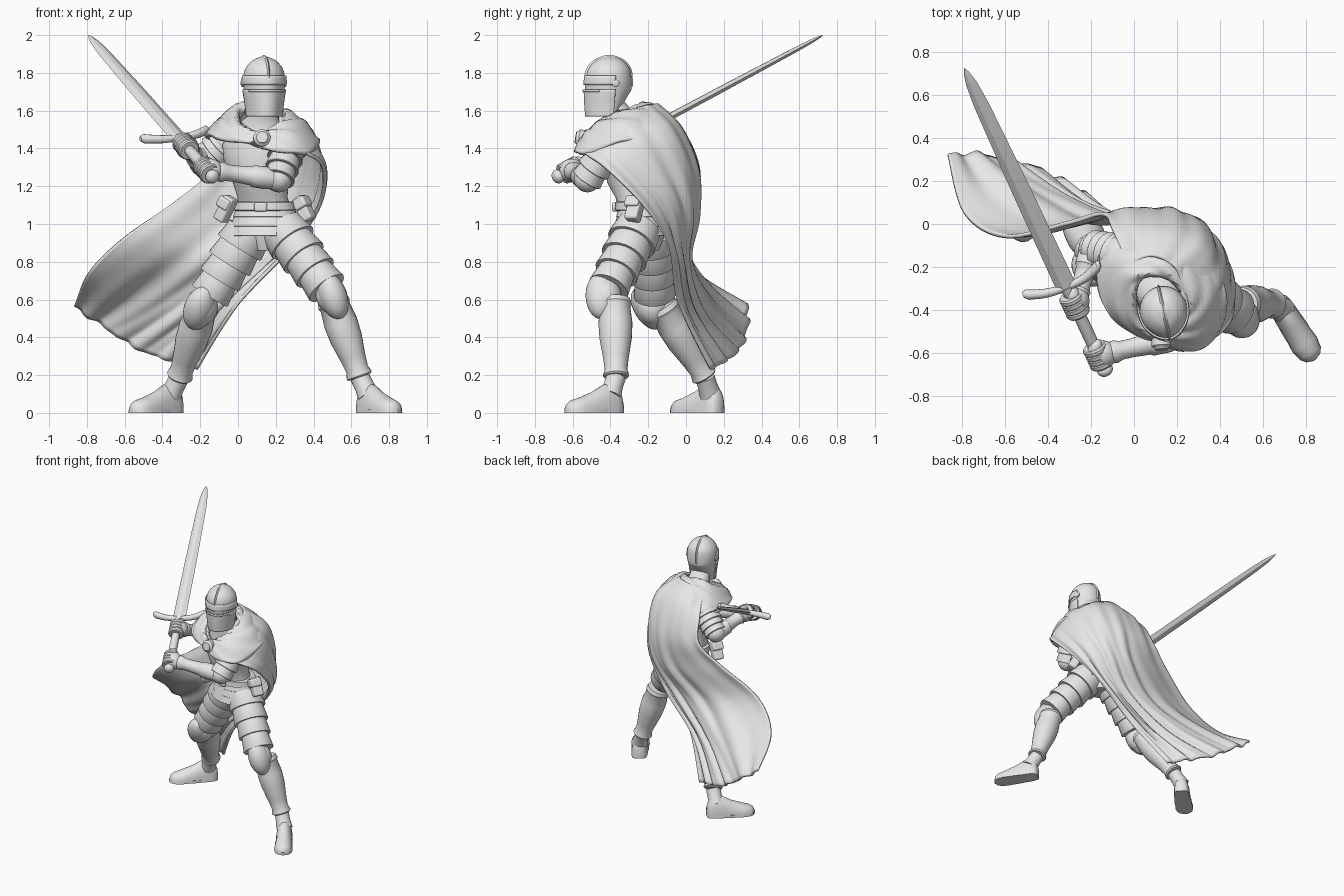
import bpy, bmesh, math
from mathutils import Vector as V, Matrix

cube = bpy.data.objects.get("Cube")
if cube:
    bpy.data.objects.remove(cube, do_unlink=True)

grey = bpy.data.materials.new("plain_grey")
grey.use_nodes = True
grey.diffuse_color = (0.8, 0.8, 0.8, 1)
grey.node_tree.nodes["Principled BSDF"].inputs["Base Color"].default_value = grey.diffuse_color


def finish(name, bm, angle=35):
    bmesh.ops.recalc_face_normals(bm, faces=bm.faces)
    me = bpy.data.meshes.new(name)
    bm.to_mesh(me)
    bm.free()
    me.materials.append(grey)
    me.shade_smooth()
    me.set_sharp_from_angle(angle=math.radians(angle))
    ob = bpy.data.objects.new(name, me)
    bpy.context.collection.objects.link(ob)
    return ob


def loft(name, rings, closed=True, cap=True, angle=35):
    bm = bmesh.new()
    rows = [[bm.verts.new(p) for p in ring] for ring in rings]
    n = len(rows[0])
    for a, b in zip(rows, rows[1:]):
        for i in range(n if closed else n - 1):
            j = (i + 1) % n
            bm.faces.new((a[i], a[j], b[j], b[i]))
    if cap:
        bm.faces.new(rows[0])
        bm.faces.new(rows[-1])
    return finish(name, bm, angle)


def tube(name, a, b, profile, n=24):
    a, b = V(a), V(b)
    q = (b - a).to_track_quat('Z', 'Y')
    turn = [math.tau * i / n for i in range(n)]
    return loft(name, [[a.lerp(b, t) + q @ V((r * math.cos(k), r * math.sin(k), 0))
                        for k in turn] for t, r in profile])


def lames(count, r0, r1, flare):
    # overlapping plates: each one flares, then steps back in
    out = []
    for i in range(count):
        r = r0 + (r1 - r0) * i / count
        out += [(i / count, r), ((i + 0.95) / count, r + flare), ((i + 1) / count, r + flare * 0.8)]
    return out


def ellipse(c, rx, ry, yaw, n=32):
    m = Matrix.Rotation(yaw, 3, 'Z')
    return [V(c) + m @ V((rx * math.cos(math.tau * i / n), ry * math.sin(math.tau * i / n), 0))
            for i in range(n)]


def ball(name, c, size, axis=(0, 0, 1)):
    bm = bmesh.new()
    m = Matrix.Translation(c) @ V(axis).to_track_quat('Z', 'Y').to_matrix().to_4x4() @ Matrix.Diagonal((*size, 1))
    bmesh.ops.create_uvsphere(bm, u_segments=24, v_segments=14, radius=1, matrix=m)
    return finish(name, bm)


def box(name, c, size, yaw=0, tilt=0):
    bm = bmesh.new()
    m = Matrix.Translation(c) @ Matrix.Rotation(yaw, 4, 'Z') @ Matrix.Rotation(tilt, 4, 'Y') @ Matrix.Diagonal((*size, 1))
    bmesh.ops.create_cube(bm, size=1, matrix=m)
    ob = finish(name, bm)
    bev = ob.modifiers.new("round", 'BEVEL')
    bev.width, bev.segments = 0.012, 3


def spline(pts, steps, closed=False):
    # Catmull-Rom through the points
    pts, n, out = [V(p) for p in pts], len(pts), []
    for i in range(n if closed else n - 1):
        p = [pts[(i + k) % n] if closed else pts[min(max(i + k, 0), n - 1)] for k in (-1, 0, 1, 2)]
        for s in range(steps):
            t = s / steps
            out.append(p[1] + (p[2] - p[0]) * (t / 2) + (p[0] * 2 - p[1] * 5 + p[2] * 4 - p[3]) * (t * t / 2)
                       + (p[1] * 3 - p[0] - p[2] * 3 + p[3]) * (t ** 3 / 2))
    return out if closed else out + [pts[-1]]


def solid(ob, thick):
    mod = ob.modifiers.new("thickness", 'SOLIDIFY')
    mod.thickness, mod.offset = thick, 0


# Torso and layered skirt of plates
TWIST = -0.4
body = [(.155, -.22, .86, .06, .08), (.15, -.22, .93, .12, .10), (.15, -.22, .98, .15, .11), (.14, -.24, 1.08, .15, .115),
        (.13, -.255, 1.14, .135, .115), (.12, -.28, 1.22, .15, .135), (.10, -.285, 1.33, .18, .145),
        (.10, -.28, 1.42, .19, .14), (.11, -.29, 1.5, .15, .12), (.13, -.34, 1.57, .08, .08), (.135, -.40, 1.66, .065, .065)]
loft("torso", [ellipse((x, y, z), rx, ry, TWIST) for x, y, z, rx, ry in body])
skirt = []
for i in range(3):
    z, r = 1.09 - i * 0.05, 0.155 + i * 0.014
    for dz, grow in ((0, 0), (0.05, 0.016), (0.053, 0.013)):
        skirt.append(ellipse((.145, -.235, z - dz), r + grow, r * 0.76 + grow, TWIST / 2))
loft("skirt_plates", skirt)
loft("belt", [ellipse((.14, -.24, z), r, r * 0.79, TWIST / 2) for z, r in ((1.12, .15), (1.115, .166), (1.075, .17), (1.07, .155))])
box("buckle", (.12, -.375, 1.09), (.07, .025, .05), TWIST / 2)
for side, x, y, yaw, tilt in (("left", .35, -.27, -.5, -.5), ("right", -.065, -.29, -.5, .5)):
    box(side + "_pouch", (x, y, 1.08), (.065, .075, .14), yaw, tilt)
    box(side + "_pouch_flap", (x * .97, y - .005, 1.11), (.075, .085, .06), yaw, tilt)

# Helmet: domed skull, narrowing to the nape, with a pointed visor
HEAD = Matrix.Translation((.138, -.405, 0)) @ Matrix.Rotation(.2, 4, 'Z')
shape = spline([(.09, .108, 1.57), (.096, .113, 1.63), (.106, .116, 1.7), (.112, .117, 1.76),
                (.1, .108, 1.82), (.066, .075, 1.862), (.028, .035, 1.882), (.004, .006, 1.89)], 5)


def helm(p, a, off):
    nose = 0.014 * max(0, math.cos(a)) ** 5 * min(1, (1.9 - p.z) / 0.15)
    nape = 1 if math.cos(a) > 0 else min(1, 0.3 + (p.z - 1.57) * 5)
    return HEAD @ V(((p.x + off) * math.sin(a), -(p.y + off) * math.cos(a) * nape - nose, p.z))


def visor(name, low, high, off, spread):
    rows = [[helm(p, math.radians(spread) * k / 16, off) for k in range(-16, 17)]
            for p in shape if low <= p.z <= high]
    solid(loft(name, rows, closed=False, cap=False), 0.008)


loft("helmet", [[helm(p, math.tau * k / 40, 0) for k in range(40)] for p in shape])
visor("visor_lower", 1.56, 1.716, .004, 95)
visor("visor_brow", 1.73, 1.79, .004, 95)
visor("visor_slit_rim", 1.695, 1.72, .009, 55)
ridge = [(p, 0) for p in shape[16:]] + [(p, math.pi) for p in shape[:11:-1]]
loft("helmet_crest", [[helm(p, a, out) + V((x, 0, max(out, 0) * .5)) for x, out in ((-.009, -.004), (0, .009), (.009, -.004))]
                      for p, a in ridge])
for side, s in (("left", 1), ("right", -1)):
    tube(side + "_visor_pivot", HEAD @ V((s * .10, .01, 1.745)), HEAD @ V((s * .122, .01, 1.745)),
         [(0, .02), (.8, .02), (1, .013)], 16)

# Legs
legs = {"left": dict(hip=(.23, -.25, .98), low=(.47, -.41, .66), knee=(.495, -.425, .62), top=(.50, -.375, .60),
                     ankle=(.645, -.37, .19), heel=(.657, -.345), toe=(.84, -.632), face=(.3, -.95, 0)),
        "right": dict(hip=(.06, -.19, .96), low=(-.15, -.165, .62), knee=(-.19, -.18, .555), top=(-.185, -.13, .57),
                      ankle=(-.31, .1, .19), heel=(-.31, .18), toe=(-.56, -.065), face=(-.6, -.8, 0))}
foot_shape = [(0, .032, .08), (.05, .05, .13), (.15, .057, .155), (.32, .06, .15), (.5, .06, .115),
              (.75, .067, .082), (.9, .057, .068), (.97, .038, .05), (1, .012, .025)]
for side, g in legs.items():
    tube(side + "_thigh_plates", g["hip"], g["low"], lames(4, .122, .092, .012))
    knee, face = V(g["knee"]), V(g["face"])
    axis = V(g["top"]) - V(g["ankle"])
    ball(side + "_knee_joint", knee, (.083, .083, .10), axis)
    ball(side + "_knee_plate", knee + face * .024, (.084, .075, .13), axis)
    tube(side + "_greave", g["top"], g["ankle"], [(0, .08), (.06, .088), (.1, .08), (.3, .09), (.5, .086), (.75, .068),
                                                  (.9, .06), (.98, .07), (1, .062)])
    heel, toe = V((*g["heel"], 0)), V((*g["toe"], 0))
    along = toe - heel
    tube(side + "_ankle", g["ankle"], heel + along * .2 + V((0, 0, .09)), [(0, .052), (.5, .052), (1, .06)])
    across = along.normalized().cross(V((0, 0, 1)))
    loft(side + "_shoe", [[heel + along * t + across * (w * math.cos(math.pi * k / 14)) +
                           V((0, 0, h * math.sin(math.pi * k / 14) ** .8)) for k in range(15)]
                          for t, w, h in foot_shape], angle=50)
    loft(side + "_sole", [ellipse(heel + along * .52 + V((0, 0, z)), along.length * .49, .064, math.atan2(along.y, along.x))
                          for z in (0, .02)])

# Sword
POMMEL, TIP = V((-.13, -.69, 1.245)), V((-.79, .725, 2.0))
DIR = (TIP - POMMEL).normalized()
WIDE = V((.94, .3, .09))
WIDE = (WIDE - DIR * WIDE.dot(DIR)).normalized()
FLAT = DIR.cross(WIDE)
on_sword = lambda t: POMMEL.lerp(TIP, t)
blade = [(.27, .048, .02), (.6, .044, .019), (.88, .035, .015), (.95, .026, .012), (.985, .013, .007), (1, .001, .001)]
loft("blade", [[on_sword(t) + WIDE * (w * a) + FLAT * (h * b) for a, b in
                ((1, 0), (.3, .9), (-.3, .9), (-1, 0), (-.3, -.9), (.3, -.9))] for t, w, h in blade], angle=20)
tube("grip", POMMEL, on_sword(.28), [(0, .026), (.5, .03), (1, .026)])
ball("pommel", on_sword(.008), (.038, .038, .03), DIR)
guard = spline([on_sword(.28) + WIDE * x + DIR * d for x, d in ((-.2, .045), (-.1, .01), (0, 0), (.1, .01), (.19, .05))], 4)
loft("crossguard", [[p + DIR * (r * math.cos(math.tau * k / 12)) + FLAT * (r * math.sin(math.tau * k / 12)) for k in range(12)]
                    for p, r in ((p, .017 + .01 * abs(i - 8) / 8 - (.012 if i in (0, 16) else 0))
                                 for i, p in enumerate(guard))])

# Arms and gauntlets
arms = {"left": ((.28, -.38, 1.45), (.215, -.525, 1.235), .055), "right": ((-.06, -.15, 1.44), (-.19, -.11, 1.32), .222)}
for side, (shoulder, elbow, t) in arms.items():
    hand = on_sword(t)
    shoulder, elbow = V(shoulder), V(elbow)
    ball(side + "_shoulder_plate", shoulder, (.10, .10, .09), shoulder - elbow)
    tube(side + "_upper_arm_plates", shoulder, elbow, lames(4, .092, .07, .01))
    ball(side + "_elbow_plate", elbow, (.07, .07, .066), shoulder - elbow)
    back = (elbow - hand).normalized()
    wrist = hand + back * .06
    tube(side + "_vambrace", elbow, wrist, [(0, .052), (.2, .06), (.42, .058), (.46, .05), (.7, .044), (.85, .044), (.93, .054), (1, .05)])
    ball(side + "_palm", hand + back * .025, (.062, .062, .066), DIR)
    for k in range(4):
        c = hand + DIR * (.026 * (k - 1.5))
        tube("%s_finger_%d" % (side, k + 1), c - DIR * .016, c + DIR * .016, [(0, .052), (.25, .058), (.75, .058), (1, .052)], 16)
    thumb = hand + back.cross(DIR) * .02 + DIR * .05
    ball(side + "_thumb", thumb, (.03, .03, .045), DIR + back)

# Cape: columns from its left edge round the back to its right edge
columns = [
    [(.2, -.55, 1.45), (.35, -.54, 1.38), (.455, -.43, 1.3), (.435, -.23, 1.1), (.28, -.09, .88), (0, -.04, .58), (-.22, .13, .23)],
    [(.22, -.42, 1.57), (.39, -.34, 1.48), (.435, -.22, 1.3), (.38, -.08, 1.08), (.2, -.03, .82), (-.1, .03, .54), (-.34, .20, .27)],
    [(.2, -.22, 1.62), (.32, -.1, 1.5), (.31, 0, 1.28), (.23, .035, 1.05), (.05, .005, .8), (-.25, .09, .54), (-.52, .28, .335)],
    [(.08, -.15, 1.63), (.1, -.02, 1.5), (.1, .065, 1.28), (.03, .055, 1.05), (-.2, .015, .82), (-.45, .14, .62), (-.7, .32, .45)],
    [(-.02, -.2, 1.6), (-.1, -.03, 1.45), (-.15, .045, 1.28), (-.32, 0, 1.13), (-.6, -.06, .93), (-.79, .05, .74), (-.865, .325, .57)]]
rows = [spline(row, 16) for row in zip(*[spline(c, 8) for c in columns])]
folded = []
for i, row in enumerate(rows):
    v, out = i / (len(rows) - 1), []
    for j, p in enumerate(row):
        u = j / (len(row) - 1)
        down = rows[min(i + 1, len(rows) - 1)][j] - rows[max(i - 1, 0)][j]
        side = row[min(j + 1, len(row) - 1)] - row[max(j - 1, 0)]
        wave = math.sin(u * 34 + v * 3) + .5 * math.sin(u * 57 - v * 4)
        out.append(p + side.cross(down).normalized() * (wave * .011 * min(1, .15 + v) * min(1, 8 * u + .2, 8 * (1 - u) + .2)))
    folded.append(out)
solid(loft("cape", folded, closed=False, cap=False, angle=60), .018)

# Mantle gathered round the neck
inner = [(.14, -.22, 1.63), (.26, -.34, 1.585), (.23, -.46, 1.53), (.11, -.50, 1.47), (0, -.4, 1.54), (0, -.25, 1.62)]
outer = [(.2, -.03, 1.47), (.42, -.3, 1.44), (.34, -.56, 1.37), (.11, -.55, 1.41), (-.13, -.39, 1.46), (-.13, -.1, 1.46)]
middle = [(V(a) + V(b)) / 2 + V((0, 0, .03)) for a, b in zip(inner, outer)]
lip = [V(a) + (V((.12, -.36, 1.5)) - V(a)) * .15 - V((0, 0, .02)) for a in inner]
bands = zip(*[spline(c, 5) for c in zip(lip, inner, middle, outer)])
mantle = [[p + V((0, 0, .008 * math.sin(i * 1.3 + k * math.tau / 10))) for k, p in enumerate(spline(b, 10, True))]
          for i, b in enumerate(bands)]
solid(loft("mantle", mantle, cap=False, angle=60), .025)
tube("clasp", (.125, -.53, 1.45), (.128, -.585, 1.46), [(0, .045), (.7, .045), (.8, .036), (1, .03)])
